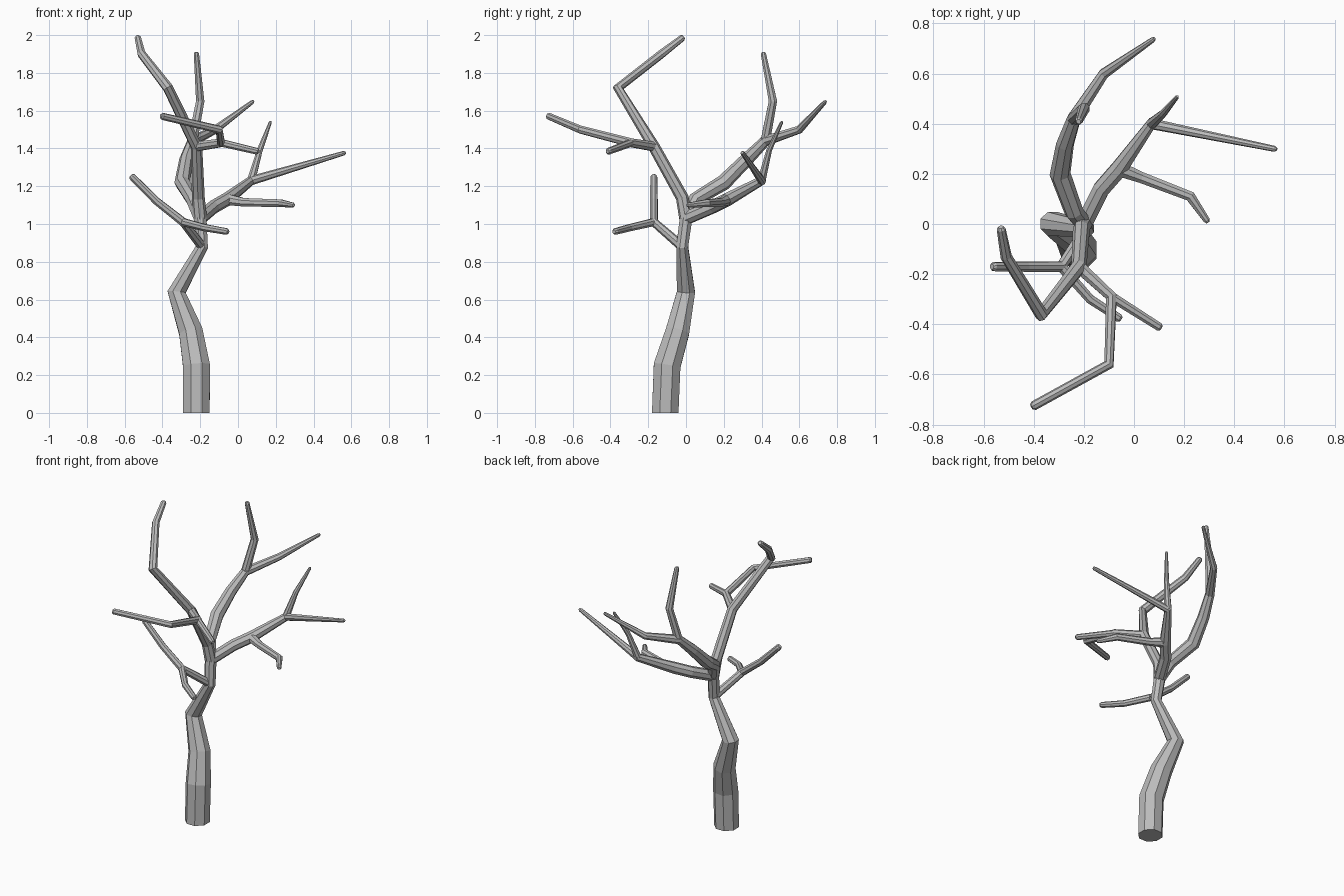
import bpy
import math
from mathutils import Vector

if "Cube" in bpy.data.objects:
    bpy.data.objects.remove(bpy.data.objects["Cube"], do_unlink=True)

bark = bpy.data.materials.new("grey bark")
bark.use_nodes = True
bark.diffuse_color = (0.5, 0.5, 0.5, 1)
bark.node_tree.nodes["Principled BSDF"].inputs["Base Color"].default_value = (0.5, 0.5, 0.5, 1)


def limb(name, points, radii, tip=True):
    """Eight-sided tapering tube through the points, with a blunted tip."""
    pts = [Vector(p) for p in points]
    # spread start and end radius evenly when only two are given
    if len(radii) == 2:
        a, b = radii
        radii = [a + (b - a) * i / (len(pts) - 1) for i in range(len(pts))]
    radii = list(radii)
    if tip:
        pts.append(pts[-1] + (pts[-1] - pts[-2]).normalized() * 0.01)
        radii.append(radii[-1] * 0.6)
    curve = bpy.data.curves.new(name, "CURVE")
    curve.dimensions = "3D"
    curve.bevel_depth = 1
    curve.bevel_resolution = 2
    curve.use_fill_caps = True
    spline = curve.splines.new("POLY")
    spline.points.add(len(pts) - 1)
    spline.use_smooth = False
    for sp, p, r in zip(spline.points, pts, radii):
        sp.co = (*p, 1)
        sp.radius = r
        sp.tilt = math.pi / 8
    curve.materials.append(bark)
    obj = bpy.data.objects.new(name, curve)
    bpy.context.collection.objects.link(obj)
    bpy.ops.object.select_all(action="DESELECT")
    obj.select_set(True)
    bpy.context.view_layer.objects.active = obj
    bpy.ops.object.convert(target="MESH")
    return bpy.context.view_layer.objects.active


# Points where limbs divide
low_fork = (-0.19, -0.02, 0.88)
crown = (-0.2, 0.0, 1.03)
front_fork = (-0.22, -0.17, 1.41)
front_twig_fork = (-0.09, -0.29, 1.43)
back_fork = (-0.24, 0.42, 1.44)
side_fork = (-0.06, 0.22, 1.13)
side_twig_fork = (0.07, 0.4, 1.23)
low_twig_fork = (-0.29, -0.17, 1.01)

# Trunk, cut level at the ground
trunk = limb("trunk", [(-0.22, -0.11, 0), (-0.22, -0.1, 0.25), (-0.25, -0.045, 0.43),
                       (-0.325, 0, 0.64), low_fork, crown],
             [0.076, 0.077, 0.068, 0.052, 0.034, 0.036], tip=False)
for v in trunk.data.vertices:
    if v.co.z < 0.03:
        v.co.z = 0

# Low front branch and its two twigs
limb("low_branch", [low_fork, low_twig_fork, (-0.43, -0.17, 1.12), (-0.56, -0.17, 1.25)], [0.026, 0.019])
limb("low_branch_twig", [low_twig_fork, (-0.175, -0.3, 0.98), (-0.06, -0.375, 0.96)], [0.022, 0.018])

# Tall front branch with its twigs
limb("front_branch", [crown, (-0.21, -0.02, 1.14), front_fork, (-0.37, -0.36, 1.72),
                      (-0.51, -0.13, 1.9), (-0.53, -0.02, 1.985)], [0.036, 0.034, 0.031, 0.028, 0.023, 0.018])
limb("front_branch_arm", [front_fork, front_twig_fork, (-0.1, -0.56, 1.5), (-0.4, -0.725, 1.57)],
     [0.027, 0.019])
limb("front_branch_twig", [front_twig_fork, (0.1, -0.41, 1.385)], [0.021, 0.018])

# Back branch
limb("back_branch", [crown, (-0.24, 0.05, 1.13), (-0.295, 0.2, 1.22), (-0.275, 0.32, 1.34),
                     back_fork, (-0.12, 0.6, 1.5), (0.075, 0.735, 1.645)],
     [0.036, 0.038, 0.042, 0.036, 0.029, 0.022, 0.011])
limb("back_branch_upright", [back_fork, (-0.2, 0.46, 1.65), (-0.22, 0.41, 1.9)], [0.027, 0.024, 0.015])

# Left branch with its twigs
limb("left_branch", [crown, (-0.13, 0.14, 1.09), side_fork, side_twig_fork, (0.56, 0.3, 1.375)],
     [0.036, 0.036, 0.036, 0.025, 0.012])
limb("left_branch_upright", [side_twig_fork, (0.115, 0.44, 1.39), (0.17, 0.505, 1.535)], [0.023, 0.009])
limb("left_branch_twig", [side_fork, (0.03, 0.185, 1.115), (0.225, 0.11, 1.11), (0.29, 0.015, 1.1)],
     [0.032, 0.024, 0.022, 0.014])
